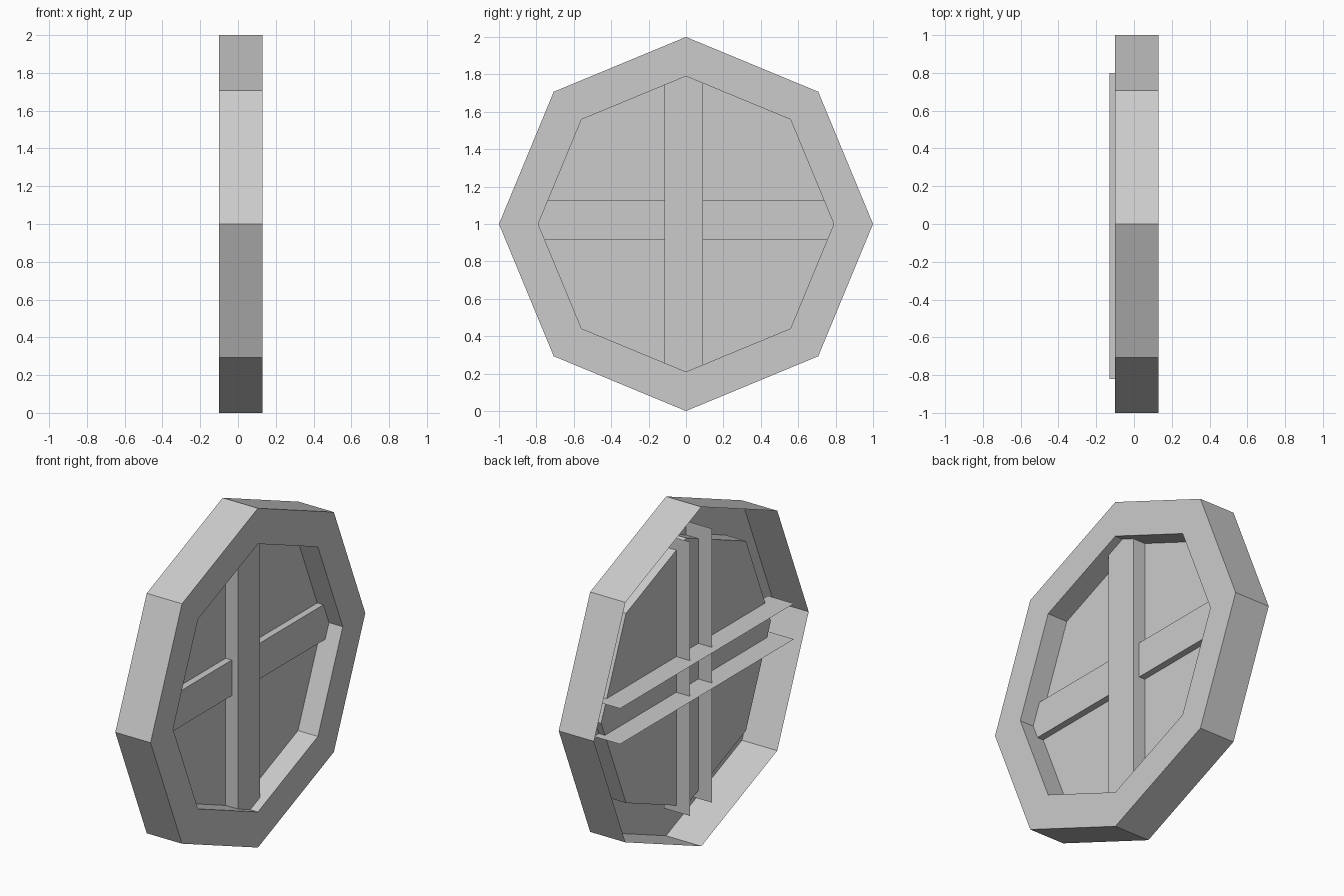
import bpy
import bmesh
from math import cos, sin, tau
from mathutils import Matrix, Vector

cube = bpy.data.objects.get("Cube")
if cube:
    bpy.data.objects.remove(cube, do_unlink=True)

# Single plain grey for the whole window
grey = bpy.data.materials.new("plain_grey")
grey.use_nodes = True
grey.diffuse_color = (0.6, 0.6, 0.6, 1)
grey.node_tree.nodes["Principled BSDF"].inputs["Base Color"].default_value = (0.6, 0.6, 0.6, 1)

SIDES = 8
CENTRE_Z = 1.0


def finish(bm, name):
    mesh = bpy.data.meshes.new(name)
    bm.to_mesh(mesh)
    bm.free()
    mesh.materials.append(grey)
    obj = bpy.data.objects.new(name, mesh)
    bpy.context.collection.objects.link(obj)
    return obj


def octagon(bm, x, radius):
    return [bm.verts.new((x, radius * cos(tau * i / SIDES),
                          CENTRE_Z + radius * sin(tau * i / SIDES)))
            for i in range(SIDES)]


def frame(name, profile):
    """Sweep an (x, radius) profile round the octagon, open at the back."""
    bm = bmesh.new()
    rings = [octagon(bm, x, r) for x, r in profile]
    for a, b in zip(rings, rings[1:]):
        for i in range(SIDES):
            j = (i + 1) % SIDES
            bm.faces.new((a[i], a[j], b[j], b[i]))
    return finish(bm, name)


def pane(name, x, radius):
    bm = bmesh.new()
    bm.faces.new(octagon(bm, x, radius))
    return finish(bm, name)


def bar(name, low, high, long_axis):
    """Channel-shaped bar: a box without its back and end faces."""
    low, high = Vector(low), Vector(high)
    bm = bmesh.new()
    bmesh.ops.create_cube(bm, size=1, matrix=Matrix.LocRotScale(
        (low + high) / 2, None, high - low))
    bm.normal_update()
    unwanted = [f for f in bm.faces
                if f.normal.x < -0.5 or abs(f.normal[long_axis]) > 0.5]
    bmesh.ops.delete(bm, geom=unwanted, context='FACES')
    return finish(bm, name)


# Outer wall, front rim and recessed inner wall
frame("window_frame", [(-0.10, 1.0), (0.13, 1.0), (0.13, 0.79), (0.0, 0.79)])
pane("window_pane", 0.0, 0.79)

# Crossing bars, the upright one standing further forward
bar("upright_bar", (-0.09, -0.115, 0.21), (0.08, 0.09, 1.825), 2)
bar("cross_bar", (-0.13, -0.82, 0.915), (0.04, 0.80, 1.125), 1)
